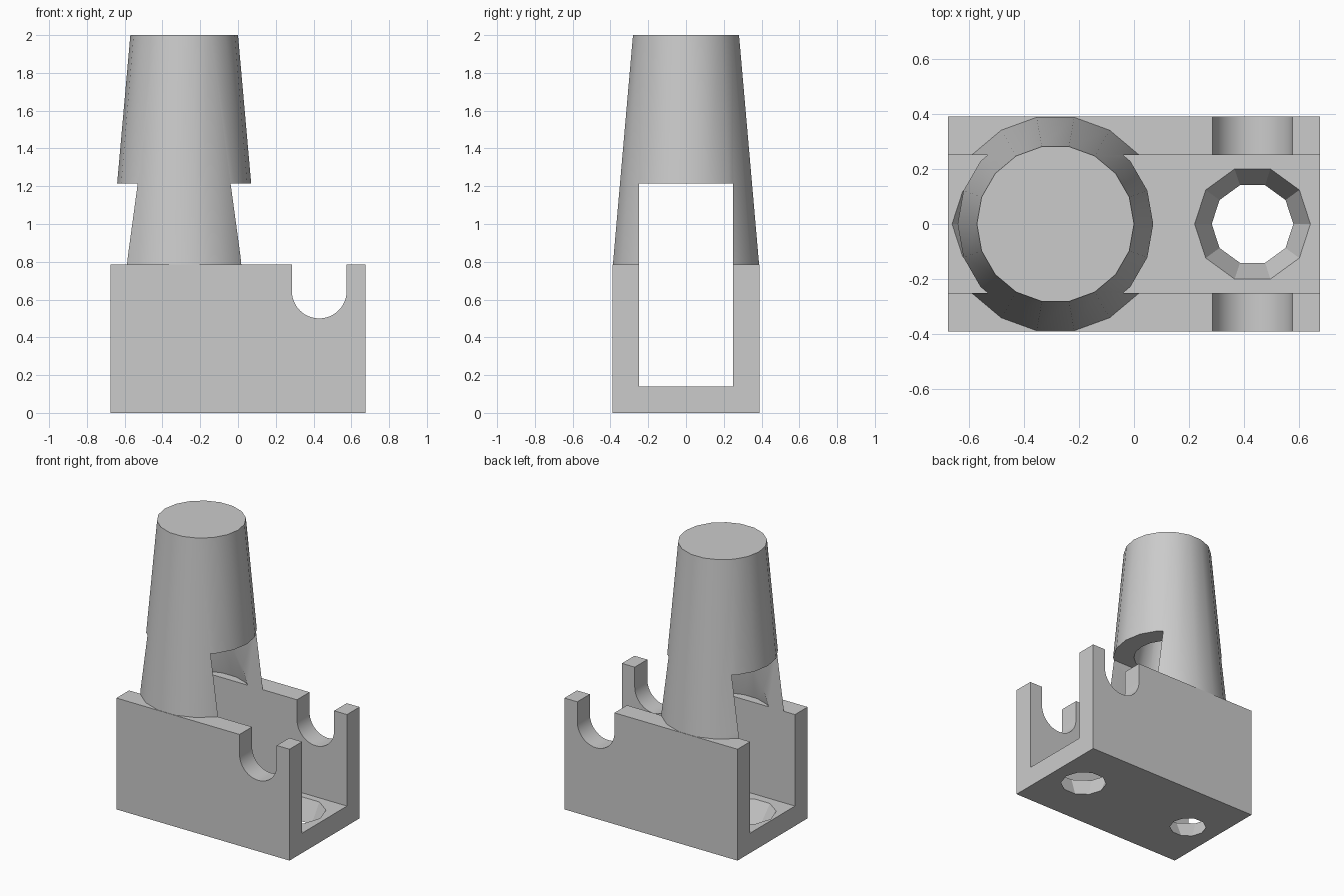
import bpy
import bmesh
from math import sin, cos, pi, radians
from mathutils import Vector

if "Cube" in bpy.data.objects:
    bpy.data.objects.remove(bpy.data.objects["Cube"], do_unlink=True)

grey = bpy.data.materials.new("plain grey")
grey.use_nodes = True
grey.diffuse_color = (0.6, 0.6, 0.6, 1)
grey.node_tree.nodes["Principled BSDF"].inputs["Base Color"].default_value = (0.6, 0.6, 0.6, 1)

HALF_LENGTH, HALF_WIDTH = 0.675, 0.39
WALL_TOP, FLOOR, SLOT = 0.785, 0.14, 0.25
TOWER_X, ARCH_TOP = -0.285, 1.215


def loft(name, start, end):
    """Closed solid between two matching rings of points."""
    bm = bmesh.new()
    a = [bm.verts.new(p) for p in start]
    b = [bm.verts.new(p) for p in end]
    bm.faces.new(a)
    bm.faces.new(b)
    for i in range(len(a)):
        j = (i + 1) % len(a)
        bm.faces.new((a[i], a[j], b[j], b[i]))
    bmesh.ops.recalc_face_normals(bm, faces=bm.faces)
    mesh = bpy.data.meshes.new(name)
    bm.to_mesh(mesh)
    bm.free()
    mesh.materials.append(grey)
    obj = bpy.data.objects.new(name, mesh)
    bpy.context.collection.objects.link(obj)
    return obj


def ring(x, z, r, sides):
    return [Vector((x + r * cos(2 * pi * i / sides), r * sin(2 * pi * i / sides), z))
            for i in range(sides)]


def frustum(name, x, z0, r0, z1, r1, sides, extend=0.0):
    """Tapered solid, optionally prolonged at both ends with the same slope."""
    d = extend * (r1 - r0) / (z1 - z0)
    return loft(name, ring(x, z0 - extend, r0 - d, sides), ring(x, z1 + extend, r1 + d, sides))


def carve(obj, cutters):
    """Subtract the cutters, bake the result and remove the cutters."""
    for c in cutters:
        c.hide_render = True
        m = obj.modifiers.new(c.name, "BOOLEAN")
        m.operation, m.solver, m.object = "DIFFERENCE", "EXACT", c
    bpy.context.view_layer.update()
    graph = bpy.context.evaluated_depsgraph_get()
    mesh = bpy.data.meshes.new_from_object(obj.evaluated_get(graph))
    obj.modifiers.clear()
    obj.data = mesh
    for c in cutters:
        bpy.data.objects.remove(c, do_unlink=True)
    bpy.ops.object.select_all(action="DESELECT")
    obj.select_set(True)
    bpy.context.view_layer.objects.active = obj
    bpy.ops.object.shade_smooth_by_angle(angle=radians(30))


# Channel-shaped base: U profile run along x
half = [(SLOT, FLOOR), (SLOT, WALL_TOP), (HALF_WIDTH, WALL_TOP), (HALF_WIDTH, 0)]
profile = half + [(-y, z) for y, z in reversed(half)]
base = loft("channel_base",
            [(-HALF_LENGTH, y, z) for y, z in profile],
            [(HALF_LENGTH, y, z) for y, z in profile])

# Round-bottomed cradle notch across both walls
notch_x, notch_r, notch_z = 0.43, 0.145, 0.645
arc = [(notch_x + notch_r * cos(pi + pi * i / 24), notch_z + notch_r * sin(pi + pi * i / 24))
       for i in range(25)]
arc += [(notch_x + notch_r, 1), (notch_x - notch_r, 1)]
cradle = loft("cradle_cutter", [(x, -1, z) for x, z in arc], [(x, 1, z) for x, z in arc])

# Countersunk holes through the floor
front_hole = frustum("large_hole_cutter", notch_x, 0, 0.148, FLOOR, 0.21, 10, 0.02)
rear_hole = frustum("small_hole_cutter", -0.46, 0, 0.118, FLOOR, 0.2, 10, 0.02)
carve(base, [cradle, front_hole, rear_hole])

# Tapered tower, slotted along x and hollow inside
tower = frustum("tapered_tower", TOWER_X, WALL_TOP, 0.393, 2, 0.285, 18)
slot = loft("slot_cutter",
            [(-1, y, z) for y, z in ((-SLOT, 0), (SLOT, 0), (SLOT, ARCH_TOP), (-SLOT, ARCH_TOP))],
            [(1, y, z) for y, z in ((-SLOT, 0), (SLOT, 0), (SLOT, ARCH_TOP), (-SLOT, ARCH_TOP))])
cavity = frustum("cavity_cutter", TOWER_X, WALL_TOP, 0.314, 1.8, 0.09, 18, 0.05)
carve(tower, [slot, cavity])
